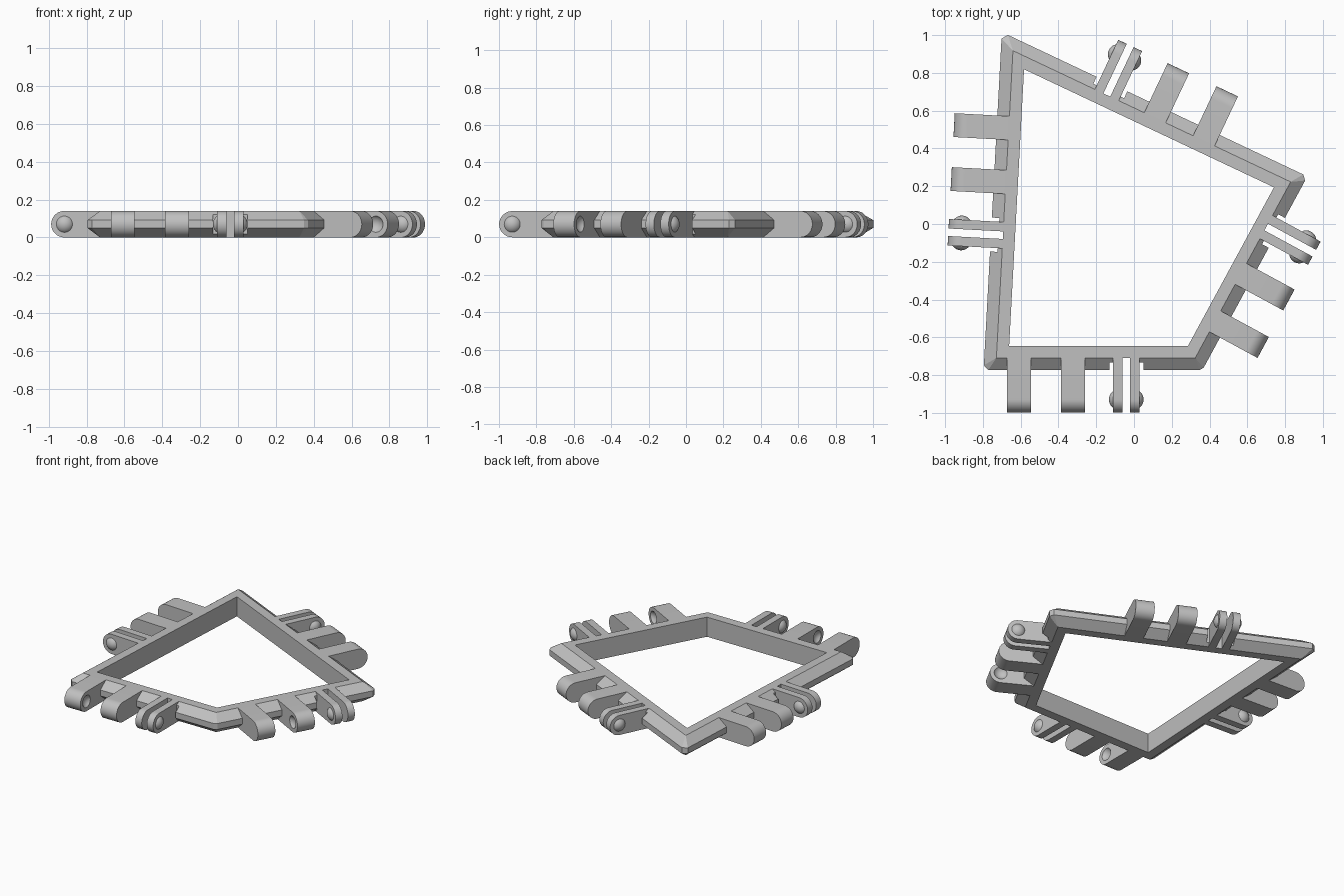
import bpy, bmesh, math
from mathutils import Vector

if "Cube" in bpy.data.objects:
    bpy.data.objects.remove(bpy.data.objects["Cube"])

H = 0.14                      # panel thickness
RIDGE, OUTER = 0.064, 0.128   # distances outward from the inner edge
TIP, R = 0.354, 0.07          # hinge arm reach and end radius
INNER = [Vector(p) for p in ((-0.661, -0.645), (0.286, -0.645), (0.741, 0.194), (-0.582, 0.819))]
START = [0.052, 0.182, 0.441, 0.315]   # first knuckle centre along each side
SIDES = ["front", "right", "back", "left"]

grey = bpy.data.materials.new("light_grey")
grey.diffuse_color = (0.53, 0.53, 0.53, 1)
grey.use_nodes = True
grey.node_tree.nodes["Principled BSDF"].inputs["Base Color"].default_value = grey.diffuse_color


def finish(bm, name, smooth=True):
    bmesh.ops.recalc_face_normals(bm, faces=bm.faces[:])
    me = bpy.data.meshes.new(name)
    bm.to_mesh(me)
    bm.free()
    me.materials.append(grey)
    ob = bpy.data.objects.new(name, me)
    bpy.context.collection.objects.link(ob)
    if smooth:
        smooth_edges(ob)
    return ob


def smooth_edges(ob):
    bpy.ops.object.select_all(action='DESELECT')
    ob.select_set(True)
    bpy.context.view_layer.objects.active = ob
    bpy.ops.object.shade_smooth_by_angle(angle=math.radians(30))


def cut(ob, cutters):
    for c in cutters:
        m = ob.modifiers.new("cut", 'BOOLEAN')
        m.operation, m.solver, m.object = 'DIFFERENCE', 'EXACT', c
    dg = bpy.context.evaluated_depsgraph_get()
    me = bpy.data.meshes.new_from_object(ob.evaluated_get(dg))
    ob.modifiers.clear()
    ob.data = me
    for c in cutters:
        bpy.data.objects.remove(c)


def direction(i):
    return (INNER[(i + 1) % 4] - INNER[i]).normalized()


def place(bm, i):
    """Move side-local (along, outward, up) points into the model."""
    u = direction(i)
    v = Vector((u.y, -u.x))
    for p in bm.verts:
        q = INNER[i] + u * p.co.x + v * p.co.y
        p.co = (q.x, q.y, p.co.z)


def prism(i, name, profile, u0, u1, smooth=True):
    """Extrude an (outward, up) profile along a side."""
    bm = bmesh.new()
    a = [bm.verts.new((u0, y, z)) for y, z in profile]
    b = [bm.verts.new((u1, y, z)) for y, z in profile]
    bm.faces.new(a)
    bm.faces.new(b)
    n = len(a)
    for k in range(n):
        bm.faces.new((a[k], a[(k + 1) % n], b[(k + 1) % n], b[k]))
    place(bm, i)
    return finish(bm, name, smooth)


def ball(i, name, u, cap=None):
    """Snap ball; cap = (face position, direction) keeps only the bulge beyond a face."""
    bm = bmesh.new()
    bmesh.ops.create_uvsphere(bm, u_segments=32, v_segments=24, radius=0.053)
    for p in bm.verts:
        p.co += Vector((u, TIP - R, H / 2))
    if cap:
        bmesh.ops.bisect_plane(bm, geom=bm.verts[:] + bm.edges[:] + bm.faces[:],
                               plane_co=(cap[0], 0, 0), plane_no=(cap[1], 0, 0), clear_inner=True)
        bmesh.ops.holes_fill(bm, edges=[e for e in bm.edges if e.is_boundary])
    place(bm, i)
    return finish(bm, name)


def box(y0, y1, z0, z1):
    return [(y0, z0), (y1, z0), (y1, z1), (y0, z1)]


# Bevelled frame with blunted outer corners
bm = bmesh.new()
inb, int_, rb, rt, out = [], [], [], [], []
for i in range(4):
    d0, d1 = direction(i - 1), direction(i)
    n = Vector((d0.y, -d0.x)) + Vector((d1.y, -d1.x))
    miter = n * (2 / n.length_squared)
    half = math.acos(d0.dot(-d1)) / 2
    c = 0.0235 / math.tan(half)
    ridge, tip = INNER[i] + miter * RIDGE, INNER[i] + miter * OUTER
    new = lambda p, z: bm.verts.new((p.x, p.y, z))
    inb.append(new(INNER[i], 0))
    int_.append(new(INNER[i], H))
    rb.append(new(ridge, 0))
    rt.append(new(ridge, H))
    out.append([new(tip - d0 * c, 0.05), new(tip - d0 * c, 0.092),
                new(tip + d1 * c, 0.05), new(tip + d1 * c, 0.092)])
for i in range(4):
    j = (i + 1) % 4
    al, ah, bl, bh = out[i]
    cl, ch = out[j][:2]
    for f in ((inb[i], inb[j], int_[j], int_[i]), (int_[i], int_[j], rt[j], rt[i]),
              (inb[i], inb[j], rb[j], rb[i]), (rt[i], rt[j], ch, bh), (bh, ch, cl, bl),
              (bl, cl, rb[j], rb[i]), (al, bl, bh, ah), (ah, bh, rt[i]), (al, bl, rb[i])):
        bm.faces.new(f)
frame = finish(bm, "frame", False)

# Clearance notches around the flexible tabs
cutters = []
for i, s in enumerate(START):
    mid = s + 0.568
    cutters.append(prism(i, "notch", box(0.088, 0.2, -0.1, 0.3), mid - 0.09, mid + 0.09, False))
    cutters.append(prism(i, "slot", box(RIDGE, 0.21, -0.11, 0.31), mid - 0.024, mid + 0.024, False))
cut(frame, cutters)

# Rounded hinge arm profile
arm = [(RIDGE, H), (RIDGE, 0)]
for k in range(25):
    t = -math.pi / 2 + math.pi * k / 24
    arm.append((TIP - R + R * math.cos(t), H / 2 + R * math.sin(t)))

for i, (side, s) in enumerate(zip(SIDES, START)):
    # Two wide knuckles with sockets facing each other
    for k, sign in ((0, 1), (1, -1)):
        u = s + 0.286 * k
        knuckle = prism(i, f"{side}_knuckle_{k + 1}", arm, u - 0.063, u + 0.063, False)
        cut(knuckle, [ball(i, "socket", u + sign * (0.063 + 0.031))])
        smooth_edges(knuckle)
    # Two thin tabs with snap bulges facing apart
    for k, sign in ((0, -1), (1, 1)):
        u = s + 0.568 + sign * 0.045
        prism(i, f"{side}_tab_{k + 1}", arm, u - 0.025, u + 0.025)
        face = u + sign * 0.025
        ball(i, f"{side}_snap_{k + 1}", face - sign * 0.031, (face, sign))
